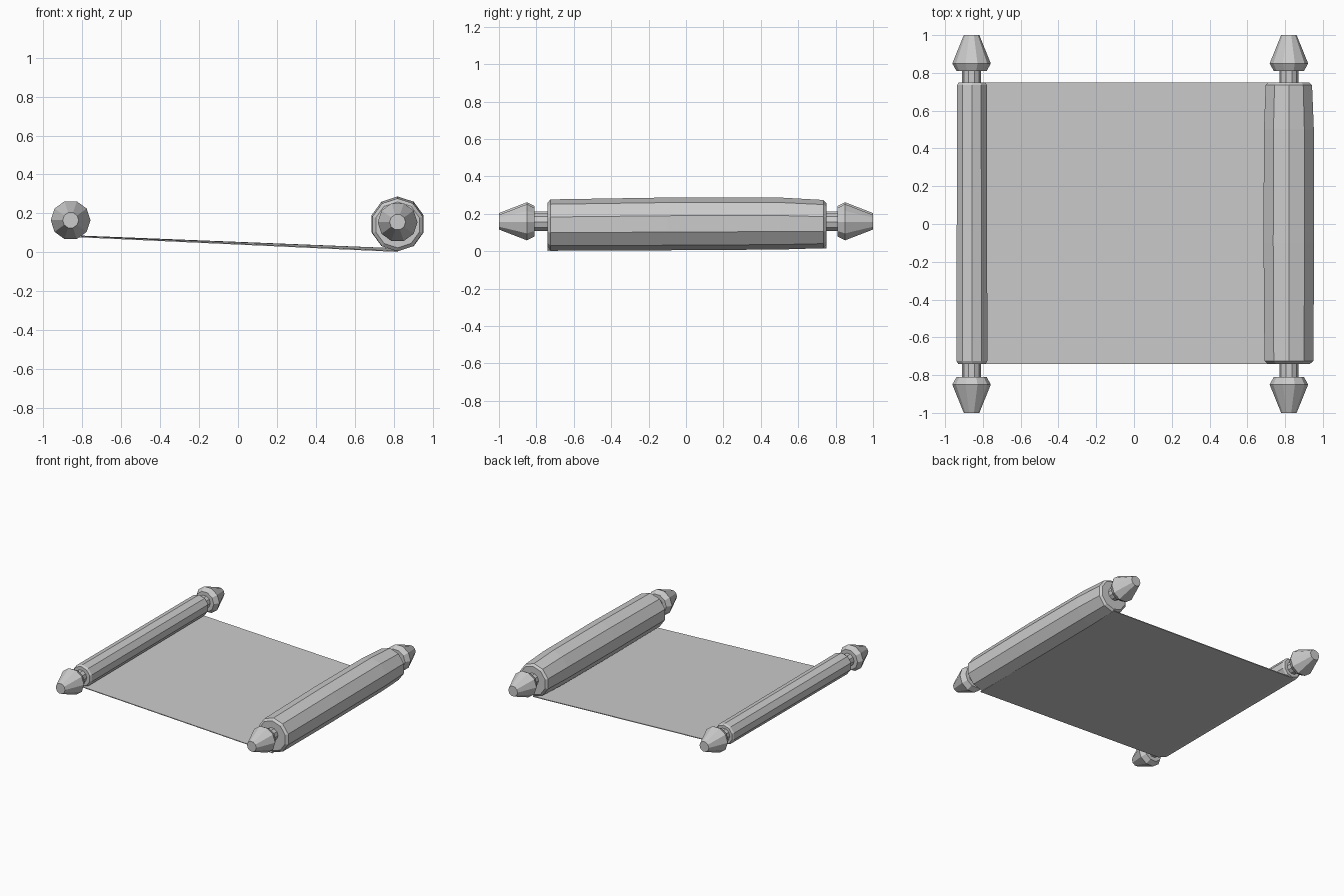
import bpy, bmesh
from math import sin, cos, pi

if "Cube" in bpy.data.objects:
    bpy.data.objects.remove(bpy.data.objects["Cube"], do_unlink=True)

grey = bpy.data.materials.new("plain grey")
grey.use_nodes = True
grey.diffuse_color = (0.6, 0.6, 0.6, 1)
grey.node_tree.nodes["Principled BSDF"].inputs["Base Color"].default_value = (0.6, 0.6, 0.6, 1)

SIDES = 10


def loft(name, x, sections, turn=0.0):
    """Capped ten-sided tube along y from sections of (y, radius, centre z)."""
    bm = bmesh.new()
    rings = []
    for y, r, z in sections:
        angles = [turn + 2 * pi * k / SIDES for k in range(SIDES)]
        rings.append([bm.verts.new((x + r * cos(a), y, z + r * sin(a))) for a in angles])
    for a, b in zip(rings, rings[1:]):
        for k in range(SIDES):
            n = (k + 1) % SIDES
            bm.faces.new((a[k], a[n], b[n], b[k]))
    bm.faces.new(rings[0])
    bm.faces.new(rings[-1])
    finish(bm, name)


def finish(bm, name):
    bmesh.ops.recalc_face_normals(bm, faces=bm.faces)
    mesh = bpy.data.meshes.new(name)
    bm.to_mesh(mesh)
    bm.free()
    mesh.materials.append(grey)
    bpy.context.collection.objects.link(bpy.data.objects.new(name, mesh))


# Rods with a tapered knob at each end
for side, x, z in (("right", -0.86, 0.165), ("left", 0.82, 0.155)):
    loft(side + "_rod", x, [(-0.83, 0.05, z), (0.83, 0.05, z)])
    for end, s in (("front", -1), ("back", 1)):
        knob = [(0.81, 0.08), (0.85, 0.102), (1.0, 0.041)]
        loft(f"{side}_{end}_knob", x, [(s * y, r, z) for y, r in knob])

# Rolled paper: a thick bulging roll and a thin one, with bevelled ends
loft("left_paper_roll", 0.82, [
    (-0.74, 0.118, 0.141), (-0.725, 0.136, 0.141), (-0.1, 0.141, 0.146),
    (0.5, 0.139, 0.148), (0.735, 0.129, 0.145), (0.75, 0.113, 0.145)], pi / 2)
loft("right_paper_roll", -0.858, [
    (-0.74, 0.077, 0.165), (-0.725, 0.086, 0.165),
    (0.735, 0.083, 0.165), (0.75, 0.074, 0.165)], pi / 2)

# Open sheet running from the thin roll down under the thick one
bm = bmesh.new()
corners = [(-0.858, -0.74, 0.081), (0.82, -0.74, 0.004),
           (0.82, 0.75, 0.017), (-0.858, 0.75, 0.084)]
top = [bm.verts.new((x, y, z + 0.004)) for x, y, z in corners]
bottom = [bm.verts.new((x, y, z - 0.002)) for x, y, z in corners]
bm.faces.new(top)
bm.faces.new(bottom)
for k in range(4):
    n = (k + 1) % 4
    bm.faces.new((top[k], top[n], bottom[n], bottom[k]))
finish(bm, "paper_sheet")
